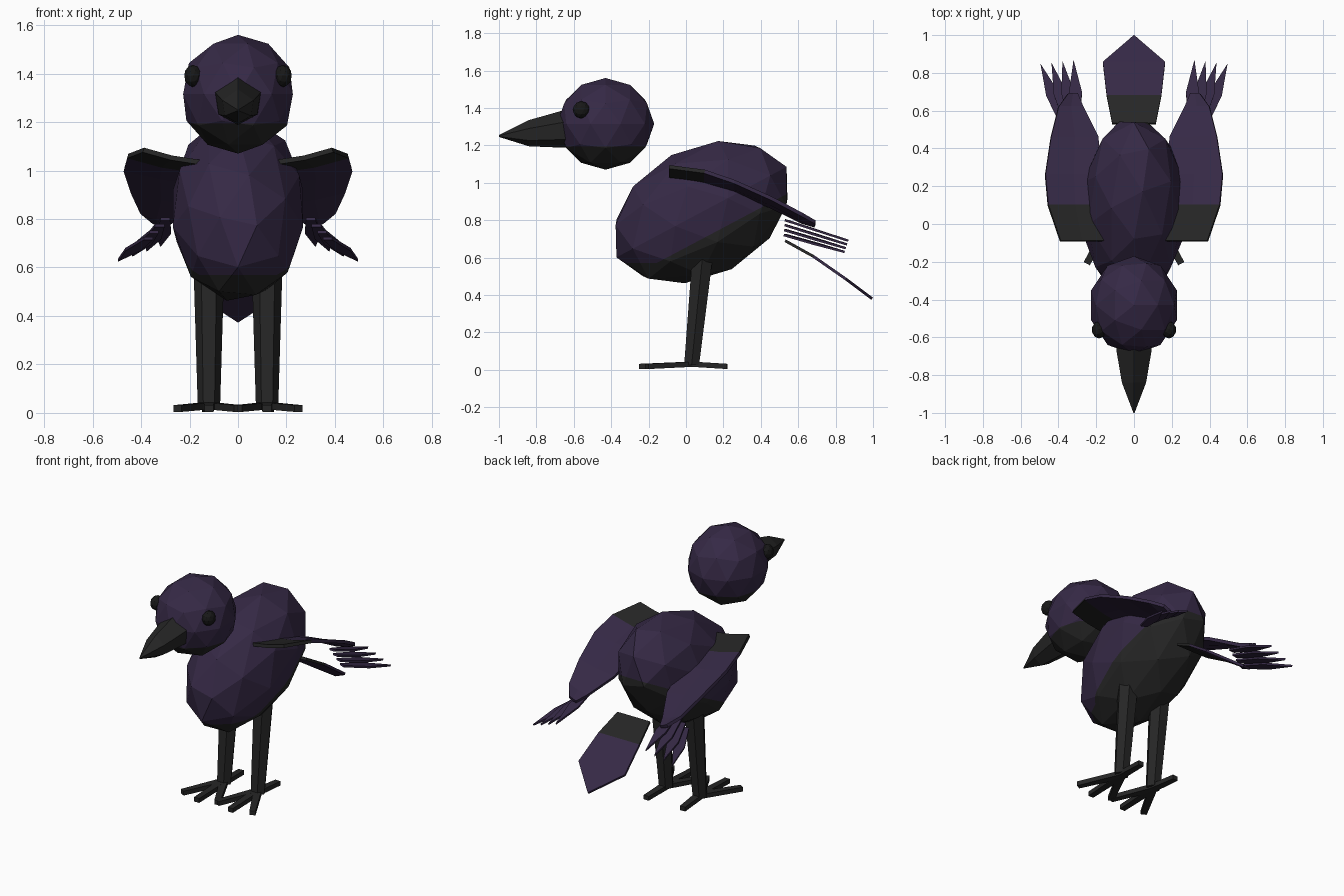
import bpy, bmesh, math
from mathutils import Vector, Matrix

if "Cube" in bpy.data.objects:
    bpy.data.objects.remove(bpy.data.objects["Cube"])

def material(name, rgb):
    m = bpy.data.materials.new(name)
    m.diffuse_color = (*rgb, 1)
    m.use_nodes = True
    m.node_tree.nodes["Principled BSDF"].inputs["Base Color"].default_value = m.diffuse_color
    return m

PURPLE = material("dark purple", (0.036, 0.022, 0.060))
GREY = material("charcoal", (0.019, 0.019, 0.019))
BLACK = material("eye black", (0.009, 0.009, 0.009))

def finish(name, bm, mats, grey_rule=None, mirror=False, thick=0):
    """Turn a bmesh into an object; faces matching grey_rule get slot 1."""
    bmesh.ops.recalc_face_normals(bm, faces=bm.faces[:])
    if grey_rule:
        for f in bm.faces:
            f.material_index = int(grey_rule(f.calc_center_median()))
    me = bpy.data.meshes.new(name)
    bm.to_mesh(me)
    bm.free()
    for m in mats:
        me.materials.append(m)
    ob = bpy.data.objects.new(name, me)
    bpy.context.collection.objects.link(ob)
    if thick:
        s = ob.modifiers.new("thickness", 'SOLIDIFY')
        s.thickness, s.offset = thick, 0
    if mirror:
        ob.modifiers.new("mirror", 'MIRROR').use_axis[0] = True
    return ob

def ball(matrix, subdiv=2):
    bm = bmesh.new()
    bmesh.ops.create_icosphere(bm, subdivisions=subdiv, radius=1, matrix=matrix)
    return bm

def cut(bm, co, no):
    bmesh.ops.bisect_plane(bm, geom=bm.verts[:] + bm.edges[:] + bm.faces[:],
                           plane_co=co, plane_no=no)

def loft(bm, rings, closed=True):
    """Skin a list of equal-length point rings; closed rings get end caps."""
    rows = [[bm.verts.new(p) for p in r] for r in rings]
    n = len(rows[0])
    for a, b in zip(rows, rows[1:]):
        for i in range(n if closed else n - 1):
            j = (i + 1) % n
            bm.faces.new((a[i], a[j], b[j], b[i]))
    if closed:
        bm.faces.new(rows[0])
        bm.faces.new(rows[-1])

def scaled(center, size, tilt=0):
    return (Matrix.Translation(center) @ Matrix.Rotation(tilt, 4, 'X')
            @ Matrix.Diagonal((*size, 1)))

# Body: tilted egg with a dark belly
bm = ball(scaled((0, 0.083, 0.843), (0.283, 0.515, 0.345), math.radians(28)))
SLOPE = 0.53
def belly(y):
    return max(0.57, 0.58 + SLOPE * (y + 0.14))
cut(bm, (0, -0.14, 0.58), (0, -SLOPE, 1))
cut(bm, (0, 0, 0.57), (0, 0, 1))
finish("body", bm, [PURPLE, GREY], lambda c: c.z < belly(c.y))

# Head with a dark throat
bm = ball(scaled((0, -0.43, 1.315), (0.238, 0.26, 0.245)))
cut(bm, (0, 0, 1.195), (0, 0, 1))
finish("head", bm, [PURPLE, GREY], lambda c: c.z < 1.195)

# Beak: six-sided, tapering to a point
bm = bmesh.new()
def beak_ring(y, w, lo, hi):
    h = hi - lo
    return [(0, y, hi), (w, y, lo + h * .68), (w * .85, y, lo + h * .22),
            (0, y, lo), (-w * .85, y, lo + h * .22), (-w, y, lo + h * .68)]
loft(bm, [beak_ring(-0.58, 0.10, 1.19, 1.40), beak_ring(-0.67, 0.093, 1.188, 1.383),
          beak_ring(-0.84, 0.064, 1.195, 1.335), beak_ring(-1.0, 0.003, 1.245, 1.255)])
finish("beak", bm, [GREY])

# Eyes
finish("eyes", ball(scaled((0.185, -0.56, 1.39), (0.038, 0.046, 0.046))), [BLACK], mirror=True)

# Legs: tapered six-sided posts
bm = bmesh.new()
def leg_ring(y, z, r):
    return [(0.12 + r * math.cos(k * math.pi / 3), y + r * math.sin(k * math.pi / 3), z)
            for k in range(6)]
loft(bm, [leg_ring(0.03, 0.025, 0.046), leg_ring(0.09, 0.62, 0.064)])
finish("legs", bm, [GREY], mirror=True)

# Toes: three forward, one back
bm = bmesh.new()
root = Vector((0.12, 0.03, 0.03))
for tip in [(0.12, -0.25, 0.018), (0.25, -0.21, 0.018), (0.0, -0.21, 0.018), (0.13, 0.22, 0.018)]:
    tip = Vector(tip)
    side = (tip - root).cross(Vector((0, 0, 1))).normalized()
    rings = []
    for p, w, h in ((root, 0.024, 0.014), (tip, 0.018, 0.014)):
        up = Vector((0, 0, h))
        rings.append([p + side * w + up, p - side * w + up, p - side * w - up, p + side * w - up])
    loft(bm, rings)
finish("toes", bm, [GREY], mirror=True)

# Wings: thin sheets given by inner and outer edge at each station
bm = bmesh.new()
stations = [(-0.09, .16, .39, 1.035, 1.085), (0.10, .17, .455, 1.00, 1.06),
            (0.26, .17, .47, .955, 1.005), (0.46, .19, .44, .87, .915),
            (0.62, .27, .40, .79, .83), (0.69, .30, .35, .77, .79)]
rows = []
for y, xi, xo, zi, zo in stations:
    rows.append([(xi + (xo - xi) * t, y, zi + (zo - zi) * t ** 1.5) for t in (0, 0.5, 1)])
loft(bm, rows, closed=False)
finish("wings", bm, [PURPLE, GREY], lambda c: c.y < 0.1, mirror=True, thick=0.02)

# Wing-tip feathers: four pointed blades fanned outward, outer ones lower
bm = bmesh.new()
for i in range(4):
    t = i / 3
    a = Vector((0.30 + 0.07 * t, 0.53, 0.80 - 0.08 * t))
    b = Vector((0.32 + 0.175 * t, 0.868 - 0.02 * t, 0.69 - 0.06 * t))
    d = b - a
    s = Vector((d.y, -d.x, 0)).normalized()
    m = a + d * 0.5
    bm.faces.new([bm.verts.new(p) for p in
                  (a - s * .02, a + s * .02, m + s * .034, b, m - s * .034)])
finish("wing_tip_feathers", bm, [PURPLE], mirror=True, thick=0.012)

# Tail: drooping pointed plate with a dark root
bm = bmesh.new()
loft(bm, [[(-w, y, z), (w, y, z)] for y, w, z in
          ((0.53, .115, .69), (0.68, .145, .607), (0.855, .165, .485), (0.995, .002, .38))],
     closed=False)
finish("tail", bm, [PURPLE, GREY], lambda c: c.y < 0.68, thick=0.015)
